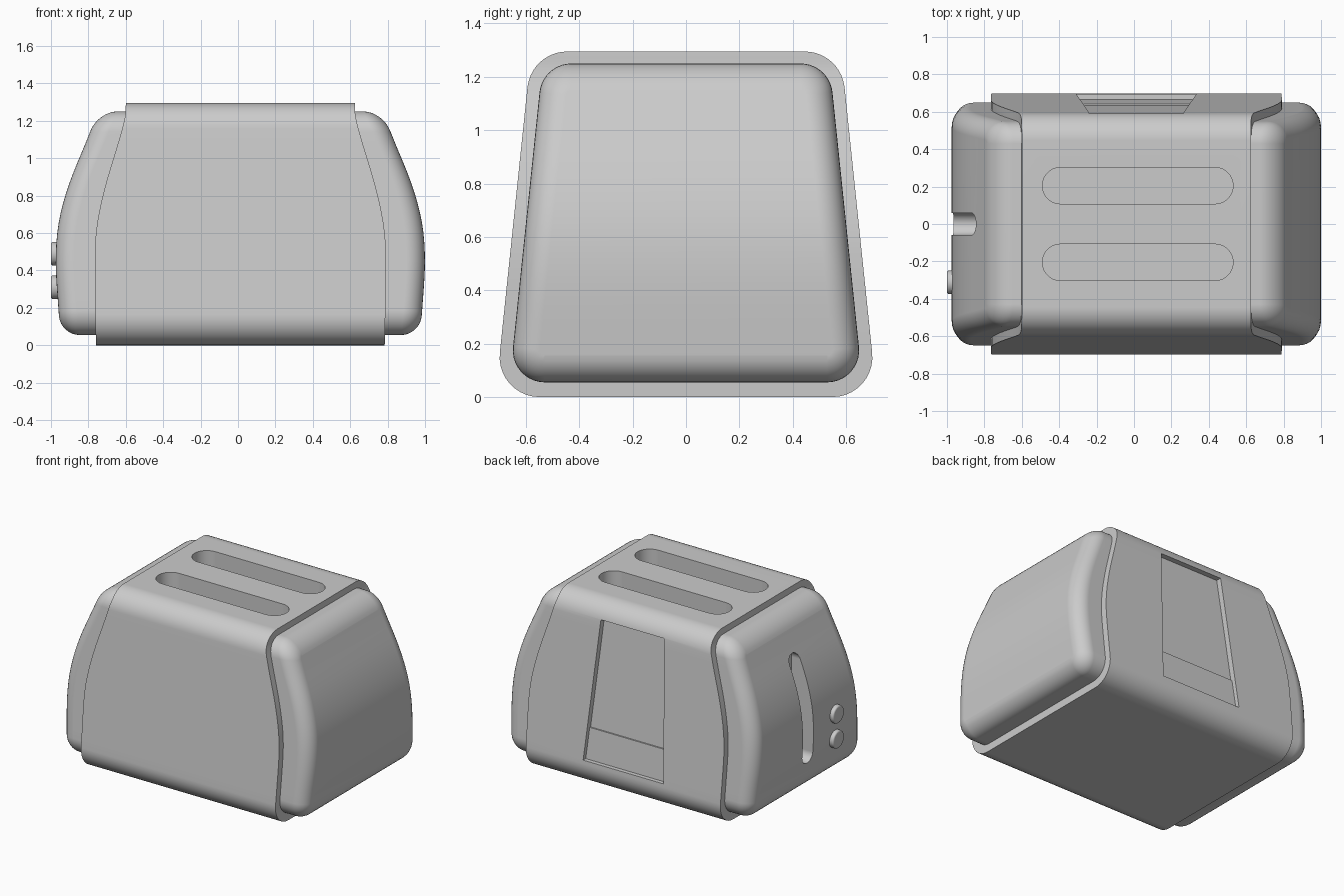
import bpy, bmesh, math
from mathutils import Vector

cube = bpy.data.objects.get("Cube")
if cube:
    bpy.data.objects.remove(cube)

CX = 0.0125                    # middle of the body along x
SLOPE = 0.104                  # lean of the front and back walls
PHI = math.atan(SLOPE)

grey = bpy.data.materials.new("plain grey")
grey.use_nodes = True
grey.diffuse_color = (0.6, 0.6, 0.6, 1)
grey.node_tree.nodes["Principled BSDF"].inputs["Base Color"].default_value = (0.6, 0.6, 0.6, 1)


def wall_y(z):
    return 0.715 - SLOPE * z


def curve(points):
    """Smooth function through (z, value) points."""
    n = len(points)
    slope = []
    for i in range(n):
        a, b = points[max(i - 1, 0)], points[min(i + 1, n - 1)]
        slope.append((b[1] - a[1]) / (b[0] - a[0]))

    def f(z):
        z = min(max(z, points[0][0]), points[-1][0])
        i = 0
        while i < n - 2 and z > points[i + 1][0]:
            i += 1
        (z0, v0), (z1, v1) = points[i], points[i + 1]
        h = z1 - z0
        t = (z - z0) / h
        return ((2*t**3 - 3*t**2 + 1) * v0 + (t**3 - 2*t**2 + t) * h * slope[i]
                + (3*t**2 - 2*t**3) * v1 + (t**3 - t**2) * h * slope[i + 1])
    return f


def new_object(name, bm):
    bmesh.ops.recalc_face_normals(bm, faces=bm.faces[:])
    mesh = bpy.data.meshes.new(name)
    bm.to_mesh(mesh)
    bm.free()
    mesh.materials.append(grey)
    ob = bpy.data.objects.new(name, mesh)
    bpy.context.collection.objects.link(ob)
    return ob


def half_profile(inset, z0, z1, r, d=0.0):
    """One side of the rounded trapezoid, bottom to top, shrunk by d."""
    c = 0.715 * math.cos(PHI) - inset
    pts = []
    for z, a0, a1 in ((z0 + r, -math.pi / 2, PHI), (z1 - r, PHI, math.pi / 2)):
        y = (c - r - math.sin(PHI) * z) / math.cos(PHI)
        arc = [(y + (r - d) * math.cos(a0 + (a1 - a0) * k / 10),
                z + (r - d) * math.sin(a0 + (a1 - a0) * k / 10)) for k in range(11)]
        if pts:                # rows along the straight wall
            (ya, za), (yb, zb) = pts[-1], arc[0]
            pts += [(ya + (yb - ya) * k / 18, za + (zb - za) * k / 18) for k in range(1, 18)]
        pts += arc
    return pts


def loft(name, stations):
    """Solid through stations of (half profile, x as a function of z)."""
    bm = bmesh.new()
    rings = []
    for half, fx in stations:
        right = [bm.verts.new((fx(z), y, z)) for y, z in half]
        left = [bm.verts.new((fx(z), -y, z)) for y, z in half]
        rings.append((right, left))
    for (r0, l0), (r1, l1) in zip(rings, rings[1:]):
        a, b = r0 + l0[::-1], r1 + l1[::-1]
        for i in range(len(a)):
            j = (i + 1) % len(a)
            bm.faces.new((a[i], a[j], b[j], b[i]))
    for r, l in (rings[0], rings[-1]):
        for i in range(len(r) - 1):
            bm.faces.new((r[i], r[i + 1], l[i + 1], l[i]))
    return new_object(name, bm)


def prism(name, ring_a, ring_b):
    bm = bmesh.new()
    a = [bm.verts.new(p) for p in ring_a]
    b = [bm.verts.new(p) for p in ring_b]
    bm.faces.new(a)
    bm.faces.new(b)
    for i in range(len(a)):
        j = (i + 1) % len(a)
        bm.faces.new((a[i], a[j], b[j], b[i]))
    return new_object(name, bm)


def capsule(length, width, steps=14):
    """Outline of a long slot, centred on the origin."""
    r = width / 2
    h = length / 2 - r
    out = []
    for side, start in ((1, -math.pi / 2), (-1, math.pi / 2)):
        for k in range(steps + 1):
            a = start + math.pi * k / steps
            out.append((side * h + r * math.cos(a), r * math.sin(a)))
    return out


def cylinder(name, radius, depth, centre, axis):
    bm = bmesh.new()
    bmesh.ops.create_cone(bm, cap_ends=True, segments=48, radius1=radius, radius2=radius, depth=depth)
    rot = Vector(axis).to_track_quat('Z', 'Y').to_matrix()
    for v in bm.verts:
        v.co = rot @ v.co + Vector(centre)
    return new_object(name, bm)


def activate(ob):
    bpy.ops.object.select_all(action='DESELECT')
    ob.select_set(True)
    bpy.context.view_layer.objects.active = ob


def cut(ob, cutter):
    mod = ob.modifiers.new("cut", 'BOOLEAN')
    mod.operation = 'DIFFERENCE'
    mod.solver = 'EXACT'
    mod.object = cutter
    activate(ob)
    bpy.ops.object.modifier_apply(modifier=mod.name)
    bpy.data.objects.remove(cutter)


def finish(ob):
    activate(ob)
    bpy.ops.object.shade_smooth_by_angle(angle=math.radians(32))
    mod = ob.modifiers.new("even shading", 'WEIGHTED_NORMAL')
    mod.keep_sharp = True


# Middle shell with curved end edges
shell_w = curve([(0, .772), (.3, .777), (.55, .776), (.7, .757), (.87, .717),
                 (1.1, .648), (1.22, .617), (1.295, .612)])
outline = half_profile(0, 0, 1.295, 0.15)
shell = loft("shell", [(outline, lambda z: CX - shell_w(z)), (outline, lambda z: CX + shell_w(z))])

# Two bread slots in the top
for y in (0.205, -0.205):
    ring = capsule(1.02, 0.195)
    cut(shell, prism("slot_cutter", [(0.02 + u, y + v, 0.69) for u, v in ring],
                     [(0.02 + u, y + v, 1.4) for u, v in ring]))

# Tapered panel recess on the back, slightly shallower at its foot
panel = [(0.1, .19), (-.03, .19), (-.03, .41), (-.04, .41), (-.04, 1.18), (0.1, 1.18)]


def panel_side(s):
    return [(CX + s * (0.334 - 0.07 * z), wall_y(z) + d, z) for d, z in panel]


cut(shell, prism("panel_cutter", panel_side(-1), panel_side(1)))

# Round hollow in the panel
cut(shell, cylinder("hollow_cutter", 0.225, 0.2, (CX, wall_y(.76), .76), (0, 1, SLOPE)))
finish(shell)

# Rounded end caps
cap_w = curve([(.05, .96), (.2, .973), (.45, .987), (.65, .972), (.85, .92), (1.1, .82), (1.25, .76)])
EDGE = 0.1
for name, s in (("left_end_cap", 1), ("right_end_cap", -1)):
    stations = [(half_profile(.047, .055, 1.25, .12), lambda z, s=s: CX + s * 0.56)]
    for k in range(9):
        a = math.pi / 2 * k / 8
        stations.append((half_profile(.047, .055, 1.25, .12, EDGE * (1 - math.cos(a))),
                         lambda z, s=s, a=a: CX + s * (cap_w(z) - EDGE + EDGE * math.sin(a))))
    cap = loft(name, stations)
    if s < 0:                  # lever slot
        ring = capsule(0.76, 0.12)
        cut(cap, prism("lever_cutter", [(-1.1, v, .63 + u) for u, v in ring],
                       [(-0.80, v, .63 + u) for u, v in ring]))
    finish(cap)

# Control knobs on the right end
for name, z in (("upper_knob", .49), ("lower_knob", .31)):
    knob = cylinder(name, 0.063, 0.08, (-0.96, -0.312, z), (-1, 0, 0))
    bev = knob.modifiers.new("soft edge", 'BEVEL')
    bev.width = 0.01
    bev.segments = 3
    bev.limit_method = 'ANGLE'
    finish(knob)
